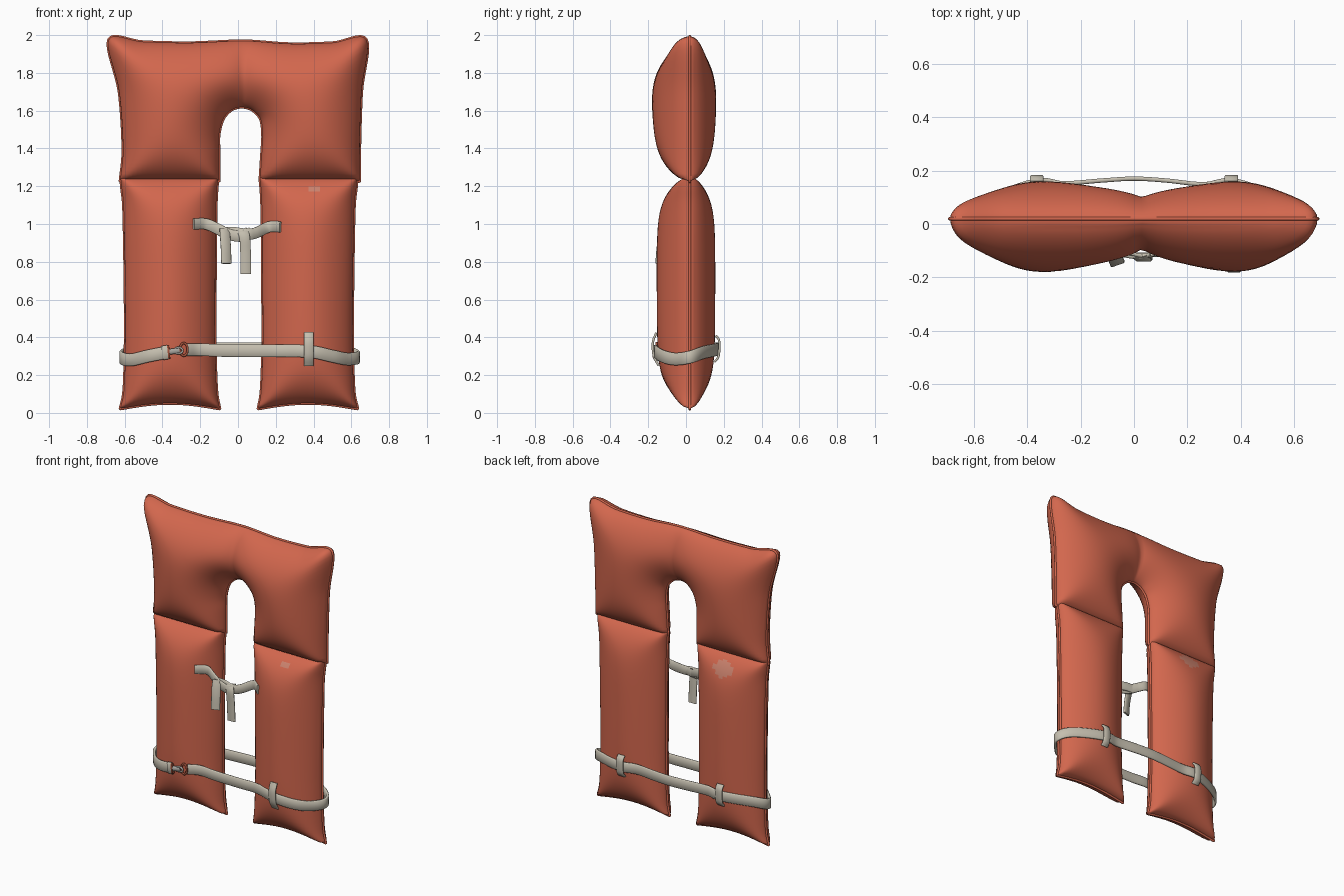
import bpy, bmesh, math
from mathutils import Vector

if "Cube" in bpy.data.objects:
    bpy.data.objects.remove(bpy.data.objects["Cube"])

SEAM = 0.02


def material(name, rgb):
    m = bpy.data.materials.new(name)
    m.diffuse_color = (*rgb, 1)
    m.use_nodes = True
    m.node_tree.nodes["Principled BSDF"].inputs["Base Color"].default_value = m.diffuse_color
    return m


ORANGE = material("orange fabric", (0.645, 0.135, 0.075))
FADED = material("faded fabric", (0.60, 0.225, 0.155))
WEB = material("beige webbing", (0.56, 0.52, 0.43))
METAL = material("grey metal", (0.40, 0.39, 0.36))
RUST = material("rust metal", (0.36, 0.085, 0.045))


def finish(name, bm, mats, angle=50):
    bmesh.ops.recalc_face_normals(bm, faces=bm.faces)
    me = bpy.data.meshes.new(name)
    bm.to_mesh(me)
    bm.free()
    for m in mats:
        me.materials.append(m)
    me.shade_smooth()
    me.set_sharp_from_angle(angle=math.radians(angle))
    ob = bpy.data.objects.new(name, me)
    bpy.context.collection.objects.link(ob)
    return ob


def smooth_path(keys, steps):
    """Catmull-Rom curve through the key points."""
    k = [Vector(p) for p in keys]
    k = [2 * k[0] - k[1]] + k + [2 * k[-1] - k[-2]]
    out = []
    for i in range(1, len(k) - 2):
        a, b, c, d = k[i - 1:i + 3]
        for j in range(steps):
            t = j / steps
            out.append(0.5 * (2 * b + (c - a) * t + (2 * a - 5 * b + 4 * c - d) * t * t
                              + (3 * b - a - 3 * c + d) * t ** 3))
    return out + [k[-2]]


def ribbon(name, pts, width, thick, mat, across, closed=False):
    """Flat band with rounded edges swept along a path."""
    bm = bmesh.new()
    n, rings = len(pts), []
    w, t = width / 2, thick / 2
    b = min(w, t) * 0.6
    section = [(w, t - b), (w - b, t), (b - w, t), (-w, t - b),
               (-w, b - t), (b - w, -t), (w - b, -t), (w, b - t)]
    for i, p in enumerate(pts):
        lo, hi = (i - 1, (i + 1) % n) if closed else (max(i - 1, 0), min(i + 1, n - 1))
        tan = (pts[hi] - pts[lo]).normalized()
        side = Vector(across)
        side = (side - tan * side.dot(tan)).normalized()
        nor = tan.cross(side)
        rings.append([bm.verts.new(p + side * u + nor * v) for u, v in section])
    for i in range(n if closed else n - 1):
        r, q = rings[i], rings[(i + 1) % n]
        for j in range(8):
            bm.faces.new((r[j], r[(j + 1) % 8], q[(j + 1) % 8], q[j]))
    if not closed:
        bm.faces.new(rings[0])
        bm.faces.new(rings[-1])
    return finish(name, bm, [mat])


def pad(name, inner, outer, front, back, bow=0.0, crease=None, worn=None):
    """Inflated cushion between two edge curves; returns its surface function."""
    A, B = smooth_path(inner, 8), smooth_path(outer, 8)
    cols, rows = 26, len(A)
    grid = []
    for i in range(rows):
        row = []
        for j in range(cols + 1):
            t = 0.5 - 0.5 * math.cos(math.pi * j / cols)
            p = A[i].lerp(B[i], t)
            p.y += bow * math.sin(math.pi * t) * max(0, 1 - i / 12)
            row.append(p)
        grid.append(row)
    border = (grid[0] + [r[-1] for r in grid[1:]] + grid[-1][-2::-1]
              + [r[0] for r in grid[-2:0:-1]])
    samples = []
    for p, q in zip(border, border[1:] + border[:1]):
        for f in (0.125, 0.375, 0.625, 0.875):
            s = p.lerp(q, f)
            samples.append((s.x, s.y, (q - p).length / 4))

    def rise(x, z):     # smooth distance from the sewn edge
        total = sum(w / ((x - a) ** 2 + (z - b) ** 2 + 1e-7) ** 1.5 for a, b, w in samples)
        k = math.sqrt(2 / total) ** 0.55
        if crease is not None:
            k *= 1 - 0.32 * math.exp(-abs(x - crease) / 0.09)
        return k

    inside = [[0 if i in (0, rows - 1) or j in (0, cols) else rise(p.x, p.y)
               for j, p in enumerate(r)] for i, r in enumerate(grid)]
    top = max(map(max, inside))
    bm = bmesh.new()
    for h in (-front, back):
        v = [[bm.verts.new((p.x, SEAM + h * inside[i][j] / top, p.y))
              for j, p in enumerate(r)] for i, r in enumerate(grid)]
        for i in range(rows - 1):
            for j in range(cols):
                f = bm.faces.new((v[i][j], v[i + 1][j], v[i + 1][j + 1], v[i][j + 1]))
                if worn:
                    x, z, rx, rz, side = worn
                    c = f.calc_center_median()
                    if h * side > 0 and ((c.x - x) / rx) ** 2 + ((c.z - z) / rz) ** 2 < 1:
                        f.material_index = 1
    bmesh.ops.remove_doubles(bm, verts=bm.verts, dist=1e-5)
    finish(name, bm, [ORANGE, FADED], 75)
    ribbon(name + "_piping", [Vector((p.x, SEAM, p.y)) for p in border],
           0.014, 0.014, ORANGE, (0, 1, 0), True)

    def surface(x, z, side, off=0.012):
        h = front if side < 0 else back
        return Vector((x, SEAM + side * (h * rise(x, z) / top + off), z))
    return surface


# Collar cushion, running from left chest over the neck to right chest
pad("collar_pad",
    [(-.1, 1.225), (-.1, 1.38), (-.1, 1.47), (-.08, 1.55), (-.05, 1.59), (-.02, 1.61),
     (.02, 1.618), (.06, 1.61), (.09, 1.59), (.12, 1.55), (.13, 1.47), (.125, 1.38), (.115, 1.225)],
    [(-.625, 1.225), (-.61, 1.4), (-.63, 1.7), (-.685, 1.977), (-.5, 1.965), (-.25, 1.96),
     (.03, 1.97), (.27, 1.955), (.5, 1.96), (.68, 1.977), (.655, 1.7), (.645, 1.4), (.645, 1.225)],
    0.20, 0.14, crease=0.03)

# Two chest cushions
heights = (.02, .12, .35, .6, .9, 1.1, 1.19, 1.25)
inner = (.095, .112, .12, .12, .118, .115, .11, .105)
outer = (.625, .605, .598, .598, .602, .607, .617, .622)
chest = {}
for label, s, dx, worn in (("left", -1, 0, (-.35, 1.155, .065, .05, 1)),
                           ("right", 1, .01, (.4, 1.185, .03, .018, -1))):
    chest[s] = pad(label + "_chest_pad",
                   [(s * a + dx, z) for a, z in zip(inner, heights)],
                   [(s * a + dx, z) for a, z in zip(outer, heights)],
                   0.175, 0.135, bow=0.03, worn=worn)
L, R = chest[-1], chest[1]

# Waist belt, from the ring round the back to the hook
belt = [L(-.27, .335, -1), L(-.2, .335, -1, .02), Vector((-.08, -.115, .33)),
        Vector((.1, -.115, .328)), R(.22, .328, -1, .015), R(.38, .325, -1), R(.5, .30, -1),
        R(.58, .285, -1), Vector((.637, SEAM, .295)), R(.57, .32, 1), R(.38, .335, 1),
        R(.26, .34, 1, .018), Vector((.12, .163, .34)), Vector((0, .17, .34)),
        Vector((-.12, .163, .34)), L(-.26, .34, 1, .018), L(-.37, .335, 1), L(-.56, .32, 1),
        Vector((-.62, SEAM, .295)), L(-.57, .28, -1), L(-.48, .30, -1), L(-.39, .318, -1)]
ribbon("waist_belt", smooth_path(belt, 6), 0.066, 0.016, WEB, (0, 0, 1))

# Belt keepers
for name, f, x, side, lo, hi in (("front_keeper", R, .375, -1, .25, .425),
                                 ("right_back_keeper", R, .365, 1, .27, .41),
                                 ("left_back_keeper", L, -.365, 1, .27, .41)):
    m = (lo + hi) / 2
    keys = [f(x, lo, side, .004), f(x, m - .045, side, .022), f(x, m, side, .026),
            f(x, m + .045, side, .022), f(x, hi, side, .004)]
    ribbon(name, smooth_path(keys, 4), 0.05, 0.012, WEB, (1, 0, 0))

# Buckle: end clamp, hook and ring
ribbon("belt_clamp", [L(-.40, .317, -1, .016), L(-.37, .322, -1, .016)], .075, .02, WEB, (0, 0, 1))
ribbon("clamp_edge", [L(-.372, .322, -1, .018), L(-.362, .323, -1, .018)], .07, .02, RUST, (0, 0, 1))
ribbon("hook_shank", [L(-.365, .323, -1, .016), L(-.31, .331, -1, .016)], .03, .02, METAL, (0, 0, 1))


def loop(name, x, z, rx, rz, thick, mat):
    c = L(x, z, -1, .018)
    pts = [c + Vector((rx * math.cos(a), 0, rz * math.sin(a)))
           for a in (2 * math.pi * i / 20 for i in range(20))]
    ribbon(name, pts, thick, thick, mat, (0, 1, 0), True)


loop("hook_eye", -.315, .33, .022, .016, .011, METAL)
loop("belt_ring", -.287, .336, .02, .034, .012, RUST)

# Chest tie: two crossing bands with hanging tails
tie_left = [L(-.235, 1.0, -1, .006), L(-.17, 1.0, -1, .012), Vector((-.11, -.1, .975)),
            Vector((-.05, -.115, .945)), Vector((.02, -.125, .935)), Vector((.07, -.11, .955))]
tie_right = [R(.225, .985, -1, .006), R(.165, .985, -1, .012), Vector((.1, -.1, .955)),
             Vector((.05, -.12, .945)), Vector((-.02, -.11, .955)), Vector((-.07, -.105, .955))]
ribbon("left_tie", smooth_path(tie_left, 5), .058, .014, WEB, (0, 0, 1))
ribbon("right_tie", smooth_path(tie_right, 5), .058, .014, WEB, (0, 0, 1))
tail_a = [(-.07, -.118, .975), (-.068, -.132, .93), (-.064, -.142, .87), (-.062, -.148, .79)]
tail_b = [(.02, -.118, .97), (.035, -.134, .93), (.04, -.132, .85), (.042, -.128, .735)]
ribbon("left_tie_tail", smooth_path(tail_a, 5), .056, .013, WEB, (1, 0.35, 0))
ribbon("right_tie_tail", smooth_path(tail_b, 5), .056, .013, WEB, (1, 0, 0))
